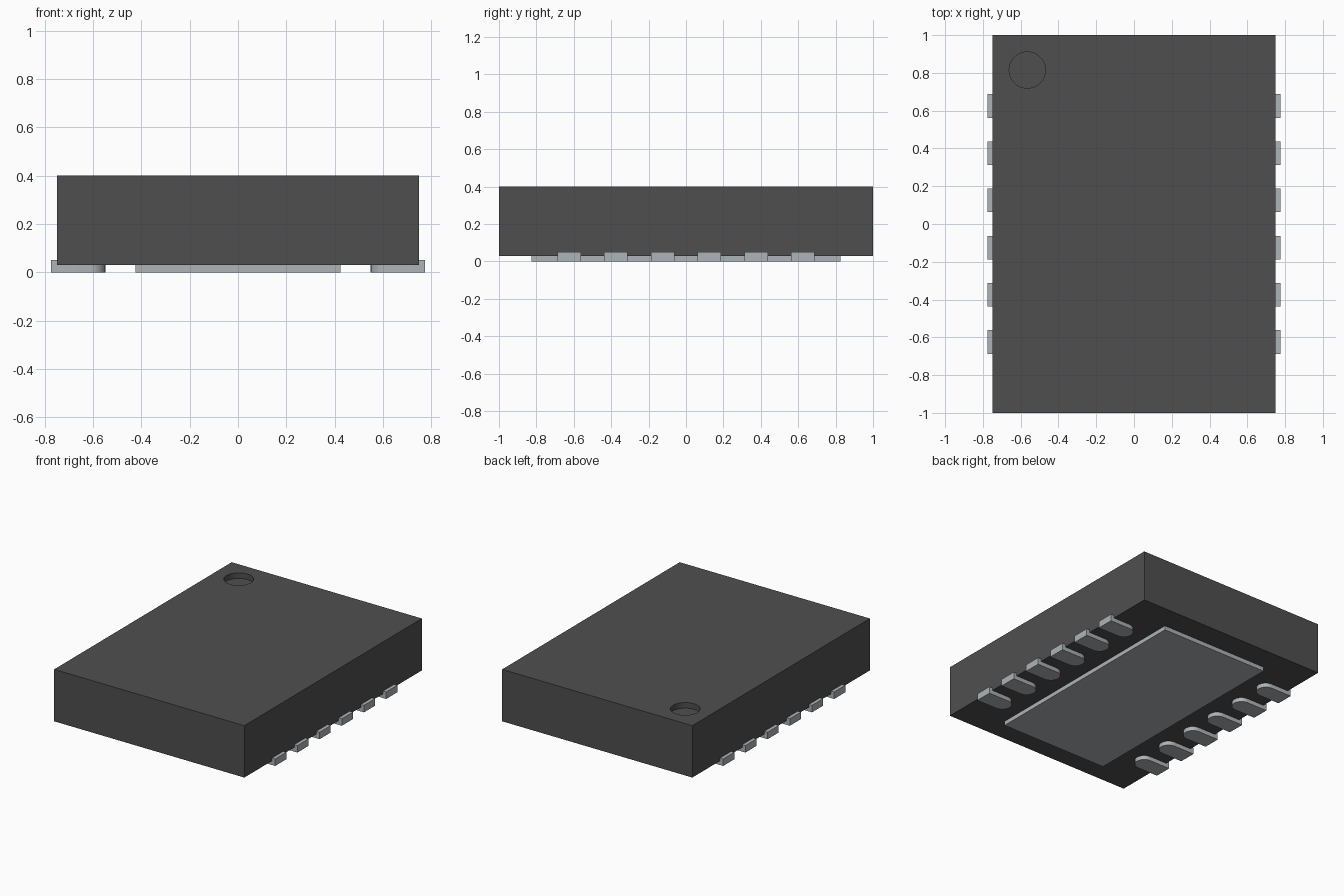
import bpy
import bmesh
import math

cube = bpy.data.objects.get("Cube")
if cube:
    bpy.data.objects.remove(cube, do_unlink=True)


def material(name, rgb):
    m = bpy.data.materials.new(name)
    m.use_nodes = True
    m.diffuse_color = (*rgb, 1)
    bsdf = next(n for n in m.node_tree.nodes if n.type == 'BSDF_PRINCIPLED')
    bsdf.inputs["Base Color"].default_value = (*rgb, 1)
    return m


DARK = material("dark grey plastic", (0.078, 0.078, 0.078))
METAL = material("tinned metal", (0.42, 0.455, 0.48))


def prism(name, outline, z0, z1, mat):
    """Extrude a counter-clockwise xy outline from z0 up to z1."""
    bm = bmesh.new()
    base = bm.faces.new([bm.verts.new((x, y, z0)) for x, y in outline])
    top = bmesh.ops.extrude_face_region(bm, geom=[base])["geom"]
    bmesh.ops.translate(bm, vec=(0, 0, z1 - z0),
                        verts=[v for v in top if isinstance(v, bmesh.types.BMVert)])
    bmesh.ops.recalc_face_normals(bm, faces=bm.faces)
    mesh = bpy.data.meshes.new(name)
    bm.to_mesh(mesh)
    bm.free()
    mesh.materials.append(mat)
    ob = bpy.data.objects.new(name, mesh)
    bpy.context.collection.objects.link(ob)
    return ob


def rect(hx, hy):
    return [(-hx, -hy), (hx, -hy), (hx, hy), (-hx, hy)]


def arc(cx, cy, r, start, end, n):
    return [(cx + r * math.cos(start + (end - start) * i / n),
             cy + r * math.sin(start + (end - start) * i / n)) for i in range(n + 1)]


def smooth(ob):
    bpy.ops.object.select_all(action='DESELECT')
    ob.select_set(True)
    bpy.context.view_layer.objects.active = ob
    bpy.ops.object.shade_smooth_by_angle(angle=math.radians(30))


# Package body with a round orientation dimple sunk into the top
body = prism("package_body", rect(0.75, 1.0), 0.03, 0.40, DARK)
cutter = prism("dimple_cutter", arc(-0.565, 0.815, 0.096, 0, math.tau, 48)[:-1], 0.36, 0.5, DARK)
cutter.hide_render = True
cut = body.modifiers.new("dimple", 'BOOLEAN')
cut.operation = 'DIFFERENCE'
cut.solver = 'EXACT'
cut.object = cutter
bpy.context.view_layer.objects.active = body
bpy.ops.object.modifier_apply(modifier=cut.name)
bpy.data.objects.remove(cutter, do_unlink=True)
smooth(body)

# Exposed pad on the underside
prism("thermal_pad", rect(0.425, 0.825), 0.0, 0.03, METAL)

# Six contacts per side, rounded at the inner end
R = 0.0625
for side, sx in (("left", 1), ("right", -1)):
    for i in range(6):
        y = 0.625 - 0.25 * i
        tip = arc(0.55 + R, y, R, math.pi / 2, 1.5 * math.pi, 16)
        outline = [(sx * px, py) for px, py in tip + [(0.775, y - R), (0.775, y + R)]]
        smooth(prism(f"{side}_contact_{i + 1}", outline, 0.0, 0.05, METAL))
